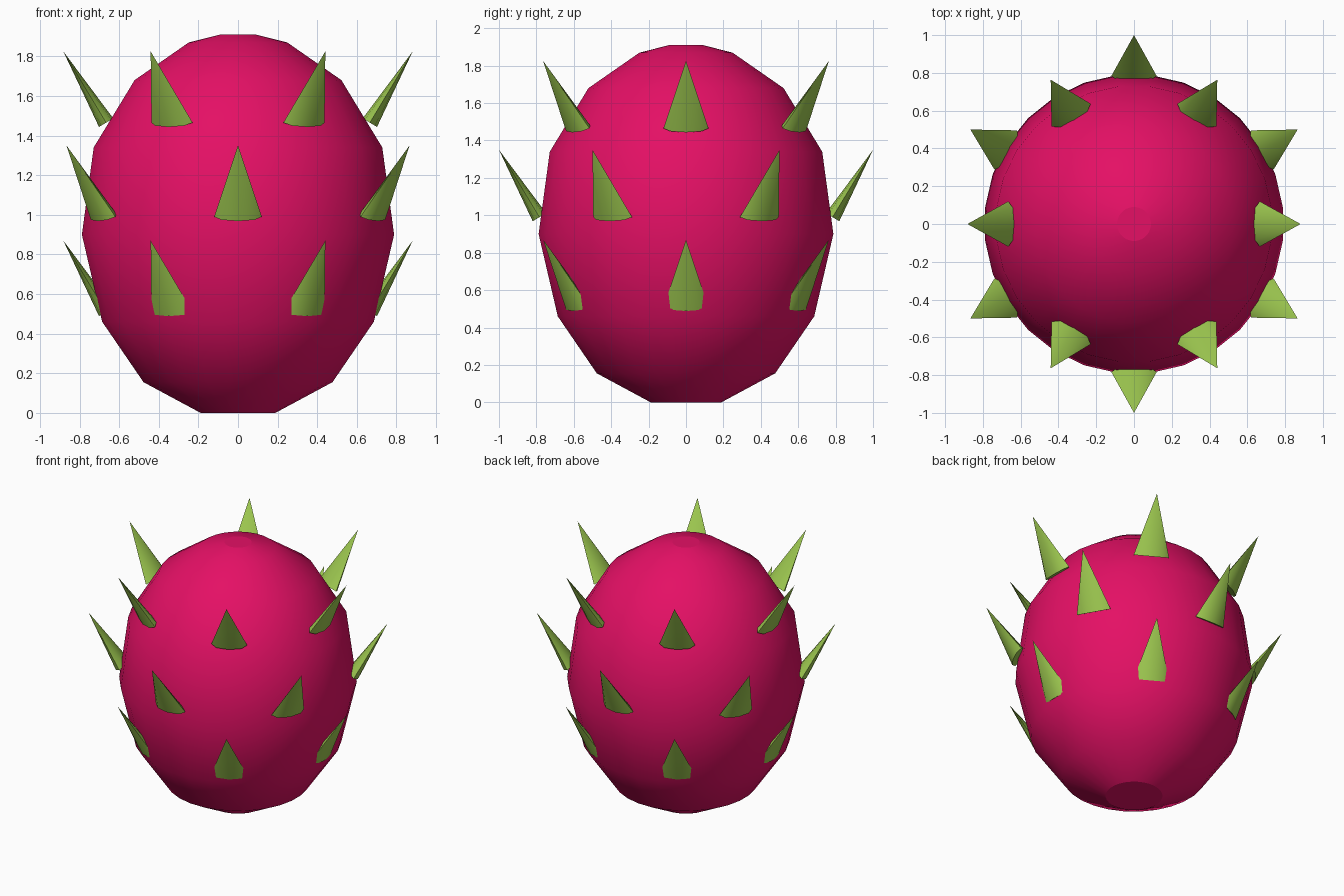
import bpy, bmesh, math
from mathutils import Vector

if "Cube" in bpy.data.objects:
    bpy.data.objects.remove(bpy.data.objects["Cube"])


def material(name, rgb):
    m = bpy.data.materials.new(name)
    m.diffuse_color = (*rgb, 1)
    m.use_nodes = True
    m.node_tree.nodes["Principled BSDF"].inputs["Base Color"].default_value = m.diffuse_color
    return m


pink = material("pink_skin", (0.78, 0.005, 0.13))
green = material("leaf_green", (0.34, 0.58, 0.08))


def finish(name, bm, mat, angle):
    bmesh.ops.recalc_face_normals(bm, faces=bm.faces[:])
    me = bpy.data.meshes.new(name)
    bm.to_mesh(me)
    bm.free()
    me.materials.append(mat)
    ob = bpy.data.objects.new(name, me)
    bpy.context.collection.objects.link(ob)
    bpy.ops.object.select_all(action='DESELECT')
    ob.select_set(True)
    bpy.context.view_layer.objects.active = ob
    bpy.ops.object.shade_smooth_by_angle(angle=math.radians(angle))
    return ob


# Fruit body: turned profile with flat caps at both ends
PROFILE = [(0.19, 0), (0.48, 0.155), (0.69, 0.46), (0.793, 0.90),
           (0.733, 1.34), (0.525, 1.68), (0.25, 1.87), (0.09, 1.91)]
N = 28
bm = bmesh.new()
rings = []
for r, z in PROFILE:
    rings.append([bm.verts.new((r * math.cos((i + 0.5) * math.tau / N),
                                r * math.sin((i + 0.5) * math.tau / N), z))
                  for i in range(N)])
for a, b in zip(rings, rings[1:]):
    for i in range(N):
        j = (i + 1) % N
        bm.faces.new((a[i], a[j], b[j], b[i]))
bm.faces.new(rings[0])
bm.faces.new(rings[-1])
body = finish("fruit_body", bm, pink, 50)
# keep the end caps flat and crisp
for p in body.data.polygons:
    if len(p.vertices) > 4:
        p.use_smooth = False

# Leaf scales: flattened cones leaning outward, three rings of six
TILT, LENGTH, HALF_WIDTH, HALF_DEPTH, SIDES = math.radians(31), 0.42, 0.12, 0.042, 8


def scale_leaf(name, tip_radius, tip_z, angle):
    out = Vector((math.cos(angle), math.sin(angle), 0))
    side = Vector((-math.sin(angle), math.cos(angle), 0))
    up = Vector((0, 0, 1))
    axis = out * math.sin(TILT) + up * math.cos(TILT)
    normal = out * math.cos(TILT) - up * math.sin(TILT)
    tip = out * tip_radius + up * tip_z
    base = tip - axis * LENGTH
    bm = bmesh.new()
    top = bm.verts.new(tip)
    ring = [bm.verts.new(base + side * HALF_WIDTH * math.cos(i * math.tau / SIDES)
                         + normal * HALF_DEPTH * math.sin(i * math.tau / SIDES))
            for i in range(SIDES)]
    for i in range(SIDES):
        bm.faces.new((ring[i], ring[(i + 1) % SIDES], top))
    bm.faces.new(ring)
    finish(name, bm, green, 60)


for label, radius, z, start in (("lower", 0.882, 0.87, 0),
                                ("middle", 1.0, 1.35, 30),
                                ("upper", 0.882, 1.825, 0)):
    for k in range(6):
        scale_leaf(f"{label}_leaf_{k + 1}", radius, z, math.radians(start + 60 * k))
